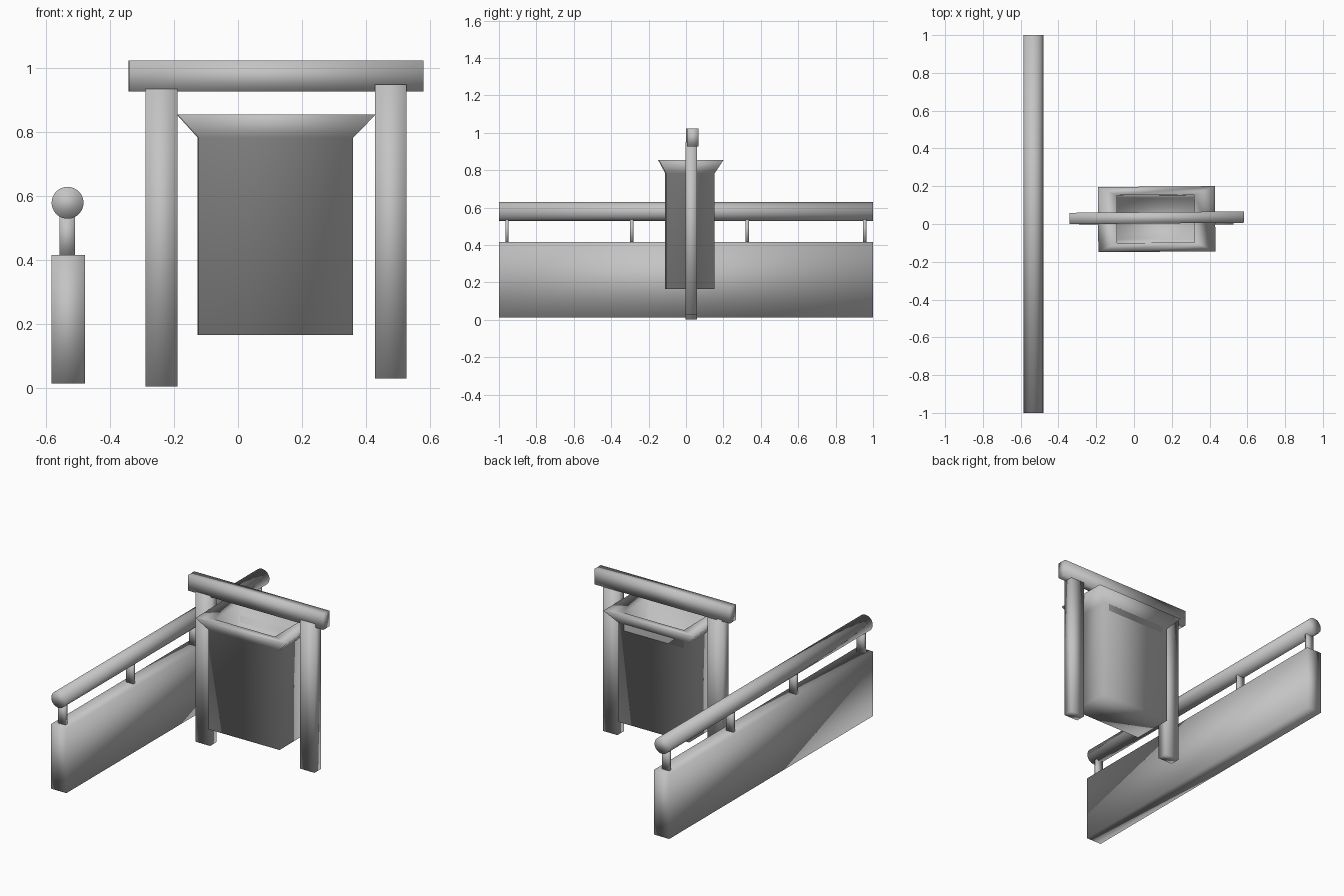
import bpy, bmesh, math
from mathutils import Matrix, Vector

if "Cube" in bpy.data.objects:
    bpy.data.objects.remove(bpy.data.objects["Cube"], do_unlink=True)

grey = bpy.data.materials.new("plain grey")
grey.use_nodes = True
grey.diffuse_color = (0.55, 0.55, 0.55, 1)
grey.node_tree.nodes["Principled BSDF"].inputs["Base Color"].default_value = grey.diffuse_color


def finish(name, bm, turn=0.0):
    """Turn a bmesh into a smooth grey object."""
    bmesh.ops.recalc_face_normals(bm, faces=bm.faces)
    for face in bm.faces:
        face.smooth = True
    mesh = bpy.data.meshes.new(name)
    bm.to_mesh(mesh)
    bm.free()
    mesh.materials.append(grey)
    obj = bpy.data.objects.new(name, mesh)
    obj.rotation_euler.z = turn
    bpy.context.collection.objects.link(obj)
    return obj


def box(name, low, high, turn=0.0):
    low, high = Vector(low), Vector(high)
    bm = bmesh.new()
    bmesh.ops.create_cube(bm, size=1)
    bmesh.ops.scale(bm, vec=high - low, verts=bm.verts)
    bmesh.ops.translate(bm, vec=(low + high) / 2, verts=bm.verts)
    return finish(name, bm, turn)


def stacked_rectangles(name, rings, turn=0.0):
    """Skin a run of rectangles (x0, x1, y0, y1, z) and cap both ends."""
    bm = bmesh.new()
    loops = [[bm.verts.new((x, y, z)) for x, y in ((x0, y0), (x1, y0), (x1, y1), (x0, y1))]
             for x0, x1, y0, y1, z in rings]
    for a, b in zip(loops, loops[1:]):
        for i in range(4):
            j = (i + 1) % 4
            bm.faces.new((a[i], a[j], b[j], b[i]))
    bm.faces.new(loops[0])
    bm.faces.new(loops[-1])
    return finish(name, bm, turn)


# Low wall with a round handrail on short brackets
box("low_wall", (-0.585, -1, 0.013), (-0.48, 1, 0.415))
bm = bmesh.new()
bmesh.ops.create_cone(bm, cap_ends=True, segments=32, radius1=0.05, radius2=0.05, depth=2,
                      matrix=Matrix.Translation((-0.534, 0, 0.579)) @ Matrix.Rotation(math.pi / 2, 4, 'X'))
finish("handrail", bm)
for i, y in enumerate((-0.957, -0.29, 0.327, 0.955)):
    box(f"rail_bracket_{i + 1}", (-0.56, y - 0.009, 0.41), (-0.51, y + 0.009, 0.545))

# Frame that carries the bin
box("right_post", (-0.29, -0.003, 0.003), (-0.19, 0.06, 0.935))
box("left_post", (0.43, -0.003, 0.028), (0.528, 0.06, 0.95))
box("top_beam", (-0.342, 0.002, 0.927), (0.582, 0.062, 1.024), turn=0.008)

# Hanging bin: body, flared rim, then the opening down to the inner floor
stacked_rectangles("bin", [
    (-0.125, 0.36, -0.11, 0.15, 0.165),
    (-0.125, 0.36, -0.11, 0.15, 0.783),
    (-0.19, 0.43, -0.148, 0.197, 0.855),
    (-0.09, 0.32, -0.10, 0.153, 0.855),
    (-0.09, 0.32, -0.08, 0.137, 0.25),
], turn=0.008)
